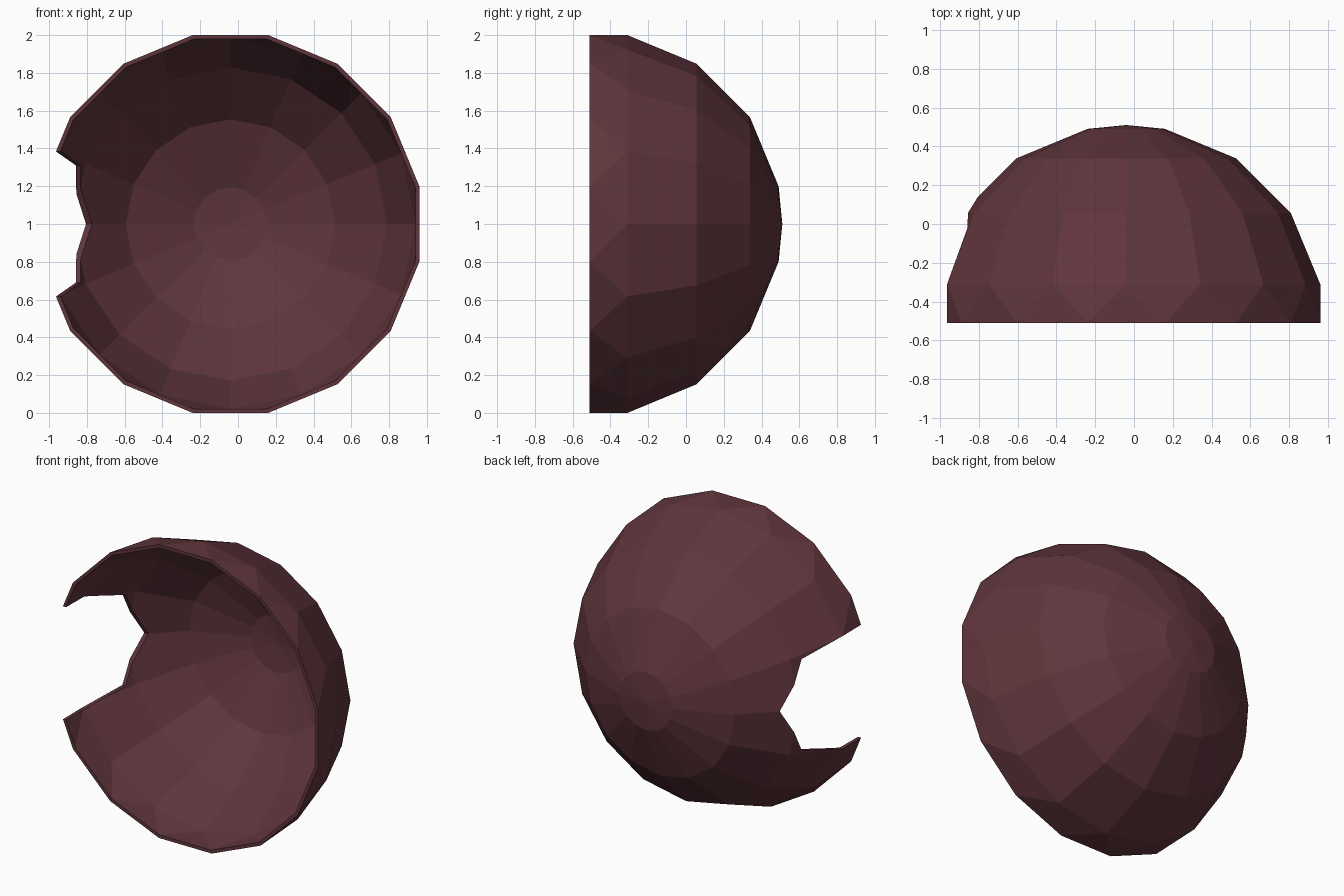
import bpy, bmesh, math

if "Cube" in bpy.data.objects:
    bpy.data.objects.remove(bpy.data.objects["Cube"])

N = 16            # segments around the bowl
R = 1.02          # outer radius
CX, CY, CZ = -0.04, -0.51, 1.0   # sphere centre, on the rim plane


def make_object(name, bm):
    bmesh.ops.recalc_face_normals(bm, faces=bm.faces)
    mesh = bpy.data.meshes.new(name)
    bm.to_mesh(mesh)
    bm.free()
    obj = bpy.data.objects.new(name, mesh)
    bpy.context.collection.objects.link(obj)
    return obj


def ring(bm, radius, depth, shift=0.0):
    pts = []
    for i in range(N):
        a = 2 * math.pi * (i + shift) / N
        pts.append(bm.verts.new((CX + radius * math.cos(a), CY + depth, CZ + radius * math.sin(a))))
    return pts


def half_shell(bm, scale):
    """Faceted half sphere with its pole on +y; returns the rim loop."""
    pole = bm.verts.new((CX, CY + R * scale, CZ))
    prev = None
    for deg in (11.25, 33.75, 56.25, 78.75):
        t = math.radians(deg)
        cur = ring(bm, R * scale * math.sin(t), R * scale * math.cos(t))
        for i in range(N):
            j = (i + 1) % N
            if prev is None:
                bm.faces.new((pole, cur[i], cur[j]))
            else:
                bm.faces.new((prev[i], cur[i], cur[j], prev[j]))
        prev = cur
    # rim is turned half a segment, joined by a zigzag of triangles
    rim = ring(bm, R * scale, 0.0, 0.5)
    for i in range(N):
        j = (i + 1) % N
        bm.faces.new((prev[i], rim[i], prev[j]))
        bm.faces.new((prev[j], rim[i], rim[j]))
    return rim


# bowl: outer and inner shells joined at the rim
bm = bmesh.new()
outer = half_shell(bm, 1.0)
inner = half_shell(bm, 0.978)
for i in range(N):
    j = (i + 1) % N
    bm.faces.new((outer[i], outer[j], inner[j], inner[i]))
bowl = make_object("bowl_shell", bm)

# side notch: prism pushed through the left wall
half = [(-0.02, 0.31), (-0.31, 0.384), (-0.7, 0.386)]
outline = [(0.14, 0.0)] + half + [(y, -z) for y, z in reversed(half)]
bm = bmesh.new()
ends = [[bm.verts.new((x, y, CZ + z)) for y, z in outline] for x in (-0.5, -1.4)]
for loop in ends:
    bm.faces.new(loop)
for i in range(len(outline)):
    j = (i + 1) % len(outline)
    bm.faces.new((ends[0][i], ends[0][j], ends[1][j], ends[1][i]))
cutter = make_object("notch_cutter", bm)
cutter.hide_render = True

mod = bowl.modifiers.new("notch", 'BOOLEAN')
mod.operation = 'DIFFERENCE'
mod.solver = 'EXACT'
mod.object = cutter
bpy.context.view_layer.objects.active = bowl
bowl.select_set(True)
bpy.ops.object.modifier_apply(modifier=mod.name)
bpy.data.objects.remove(cutter)

# dark maroon material
mat = bpy.data.materials.new("maroon")
mat.diffuse_color = (0.115, 0.036, 0.045, 1)
mat.use_nodes = True
mat.node_tree.nodes["Principled BSDF"].inputs["Base Color"].default_value = mat.diffuse_color
bowl.data.materials.clear()
bowl.data.materials.append(mat)
